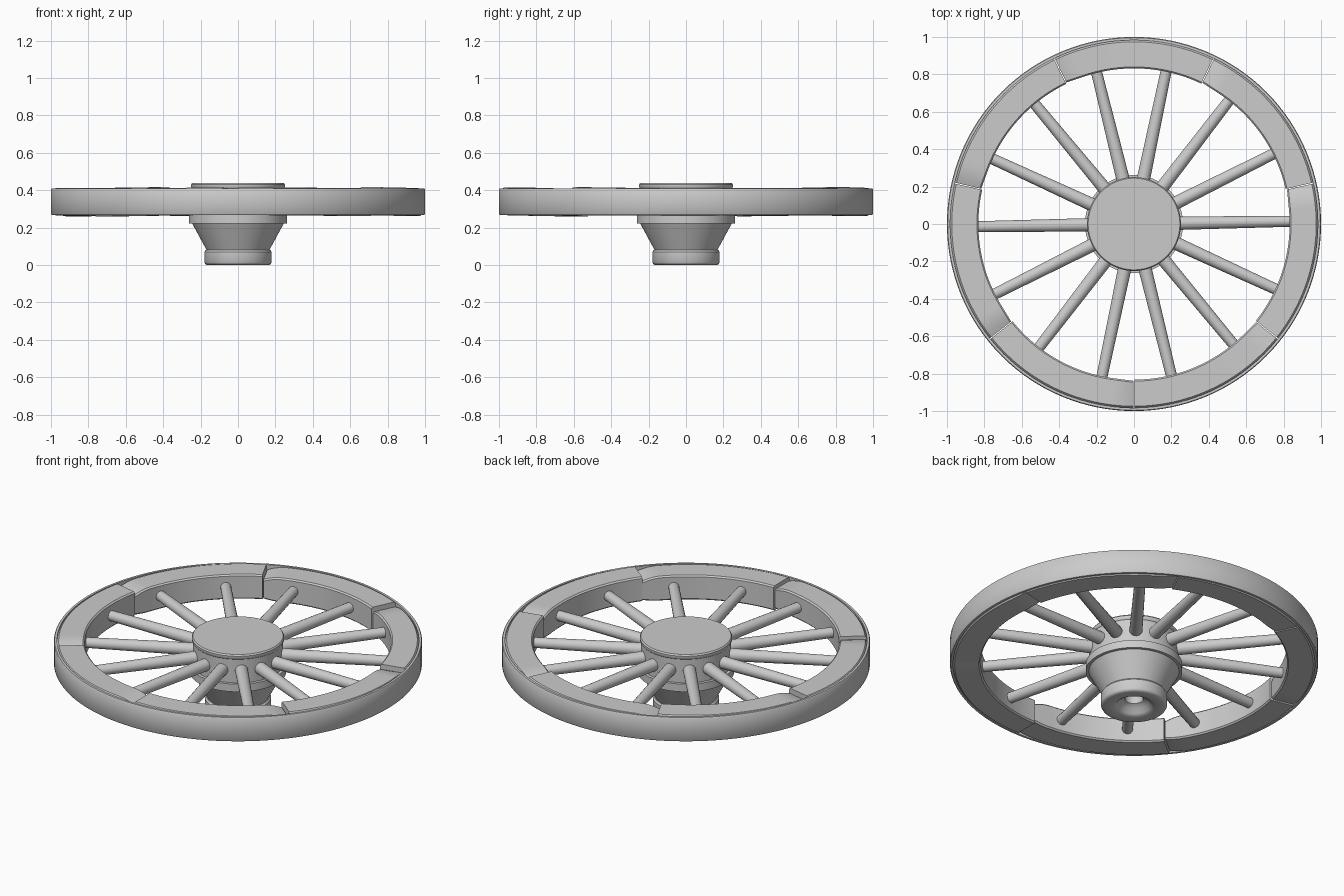
import bpy, bmesh, random
from math import sin, cos, pi, radians

if "Cube" in bpy.data.objects:
    bpy.data.objects.remove(bpy.data.objects["Cube"])

random.seed(4)
MID = 0.34  # height of the wheel plane


def finish(name, bm, angle=35):
    bmesh.ops.remove_doubles(bm, verts=bm.verts, dist=1e-5)
    bmesh.ops.recalc_face_normals(bm, faces=bm.faces)
    me = bpy.data.meshes.new(name)
    bm.to_mesh(me)
    bm.free()
    ob = bpy.data.objects.new(name, me)
    bpy.context.collection.objects.link(ob)
    bpy.ops.object.select_all(action='DESELECT')
    bpy.context.view_layer.objects.active = ob
    ob.select_set(True)
    bpy.ops.object.shade_smooth_by_angle(angle=radians(angle))
    return ob


def lathe(name, profile, closed=False, sides=96):
    bm = bmesh.new()
    vs = [bm.verts.new((r, 0, z)) for r, z in profile]
    pairs = list(zip(vs, vs[1:])) + ([(vs[-1], vs[0])] if closed else [])
    edges = [bm.edges.new(p) for p in pairs]
    bmesh.ops.spin(bm, geom=vs + edges, cent=(0, 0, 0), axis=(0, 0, 1),
                   angle=2 * pi, steps=sides, use_duplicate=False)
    return finish(name, bm)


# Iron tyre around the rim
lathe("tyre", [(0.983, 0.268), (0.996, 0.268), (1.0, 0.274), (1.0, 0.404),
               (0.996, 0.41), (0.983, 0.41)], closed=True, sides=128)

# Hub: nose with axle hole, cone, band, barrel and top cap
lathe("hub", [(0, 0.10), (0.05, 0.10), (0.05, 0.05), (0.08, 0.035), (0.095, 0.012),
              (0.11, 0.003), (0.165, 0.0), (0.175, 0.005), (0.18, 0.014),
              (0.18, 0.07), (0.172, 0.08), (0.168, 0.08),
              (0.245, 0.222), (0.262, 0.222), (0.262, 0.268),
              (0.245, 0.268), (0.245, 0.415), (0, 0.415)])
lathe("hub_cap", [(0, 0.41), (0.24, 0.405), (0.247, 0.41), (0.251, 0.418),
                  (0.251, 0.43), (0.245, 0.438), (0, 0.438)])


# Tapered round spoke, in the wheel plane
def spoke(i):
    a = radians(1 + i * 360 / 14)
    bm = bmesh.new()
    rings = []
    for d, r in ((0.20, 0.036), (0.87, 0.029)):
        ring = []
        for k in range(20):
            t = 2 * pi * k / 20
            s, h = r * cos(t), r * sin(t)
            ring.append(bm.verts.new((d * cos(a) - s * sin(a),
                                      d * sin(a) + s * cos(a), MID + h)))
        rings.append(ring)
        bm.faces.new(ring)
    for k in range(20):
        j = (k + 1) % 20
        bm.faces.new((rings[0][k], rings[0][j], rings[1][j], rings[1][k]))
    finish(f"spoke_{i + 1}", bm)


# Wooden rim segment: slightly tilted, with worn ends that dip at the joint
def felloe(i):
    start = -90 + i * 360 / 7 + 0.15
    span = 360 / 7 - 0.3
    tilt = random.uniform(-0.006, 0.006)
    n = 40
    bm = bmesh.new()
    rings = []
    for k in range(n + 1):
        u = k / n
        a = radians(start + span * u)
        dip = max(0, (u - 0.86) / 0.14) ** 2 * 0.022
        lift = tilt * (2 * u - 1)
        top, bot = 0.411 + lift - dip, 0.264 + lift + dip * 0.5
        inner = 0.832 + dip * 0.3
        section = [(inner, bot + 0.008), (inner + 0.008, bot), (0.974, bot), (0.984, bot + 0.012),
                   (0.984, top - 0.012), (0.974, top), (inner + 0.008, top), (inner, top - 0.008)]
        rings.append([bm.verts.new((r * cos(a), r * sin(a), z)) for r, z in section])
    for p, q in zip(rings, rings[1:]):
        for k in range(8):
            j = (k + 1) % 8
            bm.faces.new((p[k], p[j], q[j], q[k]))
    bm.faces.new(rings[0])
    bm.faces.new(rings[-1])
    finish(f"felloe_{i + 1}", bm)


for i in range(14):
    spoke(i)
for i in range(7):
    felloe(i)
